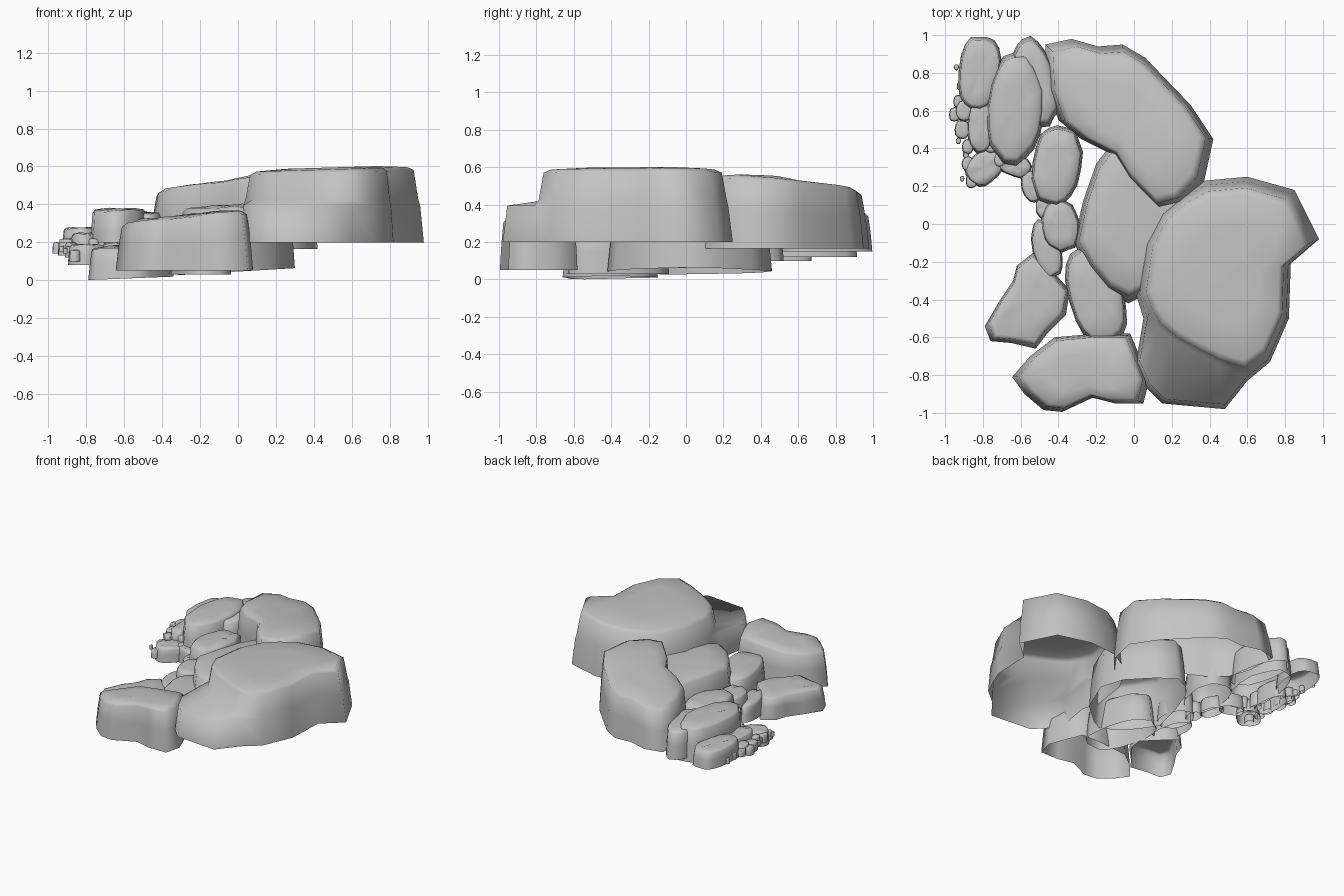
import bpy, bmesh, math, random

random.seed(11)
stone = bpy.data.materials.new("grey stone")
stone.diffuse_color = (0.55, 0.55, 0.55, 1)

# Side profile of a rock: (scale of outline, fraction of height)
PROFILE = [(1.0, 0.0), (0.96, 0.5), (0.91, 0.92), (0.83, 0.975), (0.5, 1.0)]


def scaled(outline, s):
    """Shrink an outline towards the middle of its bounds."""
    cx = (min(p[0] for p in outline) + max(p[0] for p in outline)) / 2
    cy = (min(p[1] for p in outline) + max(p[1] for p in outline)) / 2
    return [(cx + (x - cx) * s, cy + (y - cy) * s) for x, y in outline], cx, cy


def loft(name, rings):
    """Open-bottomed smooth shell through rings of points, closed at the top."""
    bm = bmesh.new()
    loops = [[bm.verts.new(p) for p in ring] for ring in rings]
    n = len(loops[0])
    for a, b in zip(loops, loops[1:]):
        for i in range(n):
            j = (i + 1) % n
            bm.faces.new((a[i], a[j], b[j], b[i]))
    top = rings[-1]
    tip = bm.verts.new([sum(p[k] for p in top) / n for k in range(3)])
    for i in range(n):
        bm.faces.new((loops[-1][i], loops[-1][(i + 1) % n], tip))
    bmesh.ops.recalc_face_normals(bm, faces=bm.faces)
    bm.normal_update()
    if sum(f.normal.z * f.calc_area() for f in bm.faces) < 0:
        bmesh.ops.reverse_faces(bm, faces=bm.faces)
    me = bpy.data.meshes.new(name)
    bm.to_mesh(me)
    bm.free()
    ob = bpy.data.objects.new(name, me)
    bpy.context.collection.objects.link(ob)
    me.materials.append(stone)
    bpy.ops.object.select_all(action='DESELECT')
    bpy.context.view_layer.objects.active = ob
    ob.select_set(True)
    bpy.ops.object.shade_smooth_by_angle(angle=math.radians(85))


def rock(name, outline, z0, z1, top_tilt=(0, 0), base_tilt=(0, 0), rough=0.01):
    """Boulder lofted upward from its base outline into a shallow dome."""
    rings = []
    for s, f in PROFILE:
        pts, cx, cy = scaled(outline, s)
        ring = []
        for x, y in pts:
            lo = z0 + base_tilt[0] * (x - cx) + base_tilt[1] * (y - cy)
            hi = z1 + top_tilt[0] * (x - cx) + top_tilt[1] * (y - cy)
            z = lo + (hi - lo) * f
            if f > 0.8:
                z += random.uniform(-rough, rough * 0.3)
            ring.append((x, y, z))
        rings.append(ring)
    loft(name, rings)


def blob(cx, cy, rx, ry, turn=0, n=18, wob=0.05):
    """Slightly lumpy, boxy oval outline."""
    t = math.radians(turn)
    pts = []
    for i in range(n):
        a = 2 * math.pi * i / n
        k = 1 + random.uniform(-wob, wob)
        c, s = math.cos(a), math.sin(a)
        u = rx * k * math.copysign(abs(c) ** 0.85, c)
        v = ry * k * math.copysign(abs(s) ** 0.85, s)
        pts.append((cx + u * math.cos(t) - v * math.sin(t),
                    cy + u * math.sin(t) + v * math.cos(t)))
    return pts


# Largest boulder: a wide foot whose front part stops at a low shelf
back = [(0.01, -0.37), (0.05, -0.1), (0.14, 0.07), (0.25, 0.16), (0.38, 0.23),
        (0.6, 0.25), (0.85, 0.18), (0.98, -0.08), (0.83, -0.21), (0.82, -0.5),
        (0.72, -0.73)]
foot = back + [(0.6, -0.83), (0.48, -0.98), (0.15, -0.95), (0.07, -0.87),
               (0.01, -0.74), (0.05, -0.5)]
crown = back + [(0.6, -0.82), (0.45, -0.77), (0.33, -0.71), (0.2, -0.64),
                (0.1, -0.56), (0.05, -0.48)]


def layer(outline, s, z, tilt=0.03):
    return [(x, y, z + tilt * (x - 0.5)) for x, y in scaled(outline, s)[0]]


loft("main_boulder", [
    layer(foot, 1, 0.2, 0), layer(foot, 0.96, 0.395, 0), layer(crown, 0.94, 0.425, 0),
    layer(crown, 0.89, 0.568), layer(crown, 0.82, 0.585), layer(crown, 0.5, 0.595)])

# Long boulder at the back
rock("back_boulder", [
    (-0.47, 0.95), (-0.33, 0.98), (-0.19, 0.94), (-0.06, 0.95), (0.06, 0.88),
    (0.3, 0.63), (0.42, 0.45), (0.37, 0.22), (0.26, 0.1), (0.14, 0.07),
    (-0.02, 0.23), (-0.1, 0.36), (-0.28, 0.45), (-0.4, 0.55), (-0.46, 0.72)],
    0.165, 0.53, (0.08, -0.07))

# Boulder in the middle, half tucked under its neighbours
rock("middle_boulder", [
    (-0.32, -0.1), (-0.27, 0.12), (-0.2, 0.32), (-0.13, 0.41), (-0.02, 0.46),
    (0.1, 0.36), (0.25, 0.18), (0.3, 0.0), (0.2, -0.25), (0.05, -0.38),
    (-0.03, -0.42), (-0.14, -0.36), (-0.24, -0.24)],
    0.045, 0.4, (0.04, 0), (0.06, 0))

# Front row
rock("front_boulder", [
    (-0.645, -0.81), (-0.55, -0.7), (-0.42, -0.6), (-0.2, -0.58), (-0.02, -0.58),
    (0.03, -0.7), (0.08, -0.83), (0.05, -0.95), (-0.1, -0.95), (-0.22, -0.92),
    (-0.38, -0.995), (-0.48, -0.985), (-0.58, -0.9)],
    0.05, 0.345, (0.11, 0))
rock("left_boulder", [
    (-0.79, -0.54), (-0.72, -0.42), (-0.64, -0.3), (-0.62, -0.22), (-0.53, -0.15),
    (-0.46, -0.22), (-0.34, -0.35), (-0.36, -0.48), (-0.46, -0.58),
    (-0.52, -0.66), (-0.65, -0.63), (-0.76, -0.62)],
    0.01, 0.185, (0.03, 0), (0.04, 0))

# Mid-sized stones: name, cx, cy, rx, ry, turn, base, top
for name, cx, cy, rx, ry, turn, z0, z1 in [
    ("inner_stone", -0.2, -0.37, 0.145, 0.27, 14, 0.03, 0.27),
    ("small_left_stone", -0.46, -0.13, 0.075, 0.16, 12, 0.05, 0.18),
    ("small_centre_stone", -0.39, -0.01, 0.1, 0.14, 10, 0.06, 0.25),
    ("centre_left_stone", -0.41, 0.31, 0.13, 0.22, -8, 0.1, 0.33),
    ("tall_left_stone", -0.63, 0.61, 0.15, 0.3, -5, 0.12, 0.38),
    ("rear_stone", -0.52, 0.75, 0.105, 0.24, 12, 0.15, 0.36),
    ("far_left_stone", -0.82, 0.8, 0.11, 0.2, -6, 0.15, 0.28),
    ("lower_left_stone", -0.81, 0.52, 0.07, 0.15, 0, 0.1, 0.25),
    ("near_left_stone", -0.79, 0.3, 0.11, 0.085, 40, 0.08, 0.19),
    ("link_stone", -0.63, 0.31, 0.09, 0.06, -20, 0.08, 0.2),
    ("link_pebble", -0.54, 0.2, 0.055, 0.09, 15, 0.08, 0.19),
    ("low_pebble", -0.47, 0.09, 0.05, 0.065, 0, 0.07, 0.17),
]:
    rock(name, blob(cx, cy, rx, ry, turn), z0, z1, rough=0.008)

# Small pebbles along the left edge: cx, cy, radius, base, top
for i, (cx, cy, r, z0, z1) in enumerate([
    (-0.9, 0.6, 0.05, 0.14, 0.22), (-0.95, 0.58, 0.033, 0.14, 0.2),
    (-0.91, 0.5, 0.045, 0.13, 0.2), (-0.88, 0.41, 0.035, 0.12, 0.2),
    (-0.88, 0.32, 0.035, 0.12, 0.18), (-0.86, 0.23, 0.035, 0.1, 0.16),
    (-0.93, 0.65, 0.03, 0.15, 0.2), (-0.93, 0.44, 0.015, 0.15, 0.18),
    (-0.94, 0.83, 0.014, 0.16, 0.2), (-0.91, 0.24, 0.013, 0.14, 0.17),
    (-0.92, 0.73, 0.02, 0.15, 0.2), (-0.89, 0.37, 0.018, 0.13, 0.17),
    (-0.71, 0.34, 0.035, 0.1, 0.2), (-0.76, 0.42, 0.04, 0.1, 0.22),
]):
    rock(f"pebble_{i + 1}", blob(cx, cy, r * 0.9, r * 1.15, 0, 12), z0, z1, rough=0.003)
